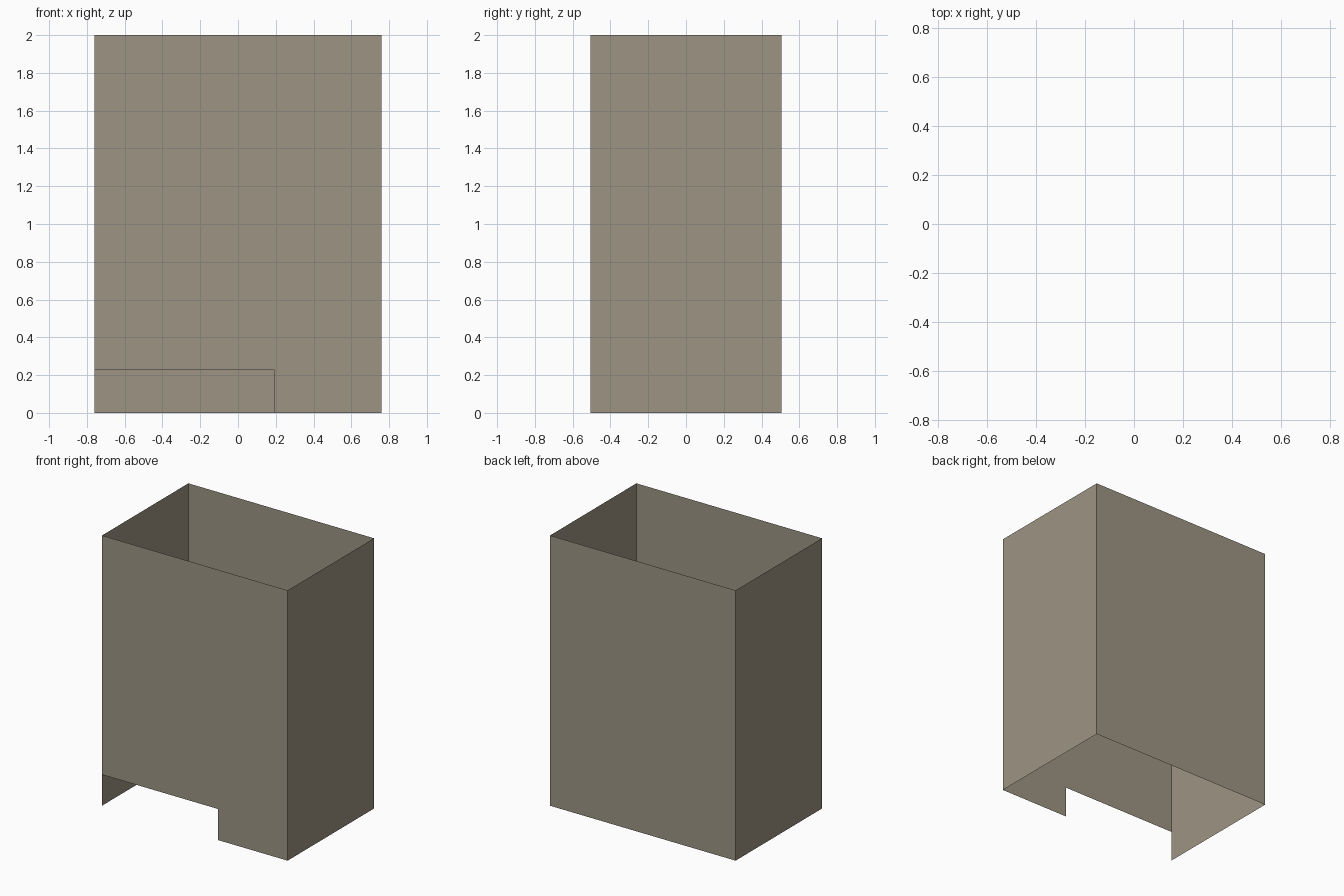
import bpy, bmesh

if "Cube" in bpy.data.objects:
    bpy.data.objects.remove(bpy.data.objects["Cube"])

W, D, H = 0.76, 0.505, 2.0        # half width, half depth, height
NOTCH_X, NOTCH_Z = 0.19, 0.23     # opening in the lower front left

mat = bpy.data.materials.new("warm_grey")
mat.diffuse_color = (0.34, 0.30, 0.23, 1)
mat.use_nodes = True
mat.node_tree.nodes["Principled BSDF"].inputs["Base Color"].default_value = mat.diffuse_color

bm = bmesh.new()


def panel(points):
    bm.faces.new([bm.verts.new(p) for p in points])


def wall(a, b):
    panel([(*a, 0), (*b, 0), (*b, H), (*a, H)])


# Right, back and left walls, open at top and bottom
corners = [(W, -D), (W, D), (-W, D), (-W, -D)]
for a, b in zip(corners, corners[1:]):
    wall(a, b)

# Front wall with the low opening at its left corner
front = [(NOTCH_X, 0), (W, 0), (W, H), (-W, H), (-W, NOTCH_Z), (NOTCH_X, NOTCH_Z)]
panel([(x, -D, z) for x, z in front])

bmesh.ops.remove_doubles(bm, verts=bm.verts, dist=1e-4)
mesh = bpy.data.meshes.new("box_shell")
bm.to_mesh(mesh)
bm.free()
mesh.materials.append(mat)
shell = bpy.data.objects.new("box_shell", mesh)
bpy.context.collection.objects.link(shell)
